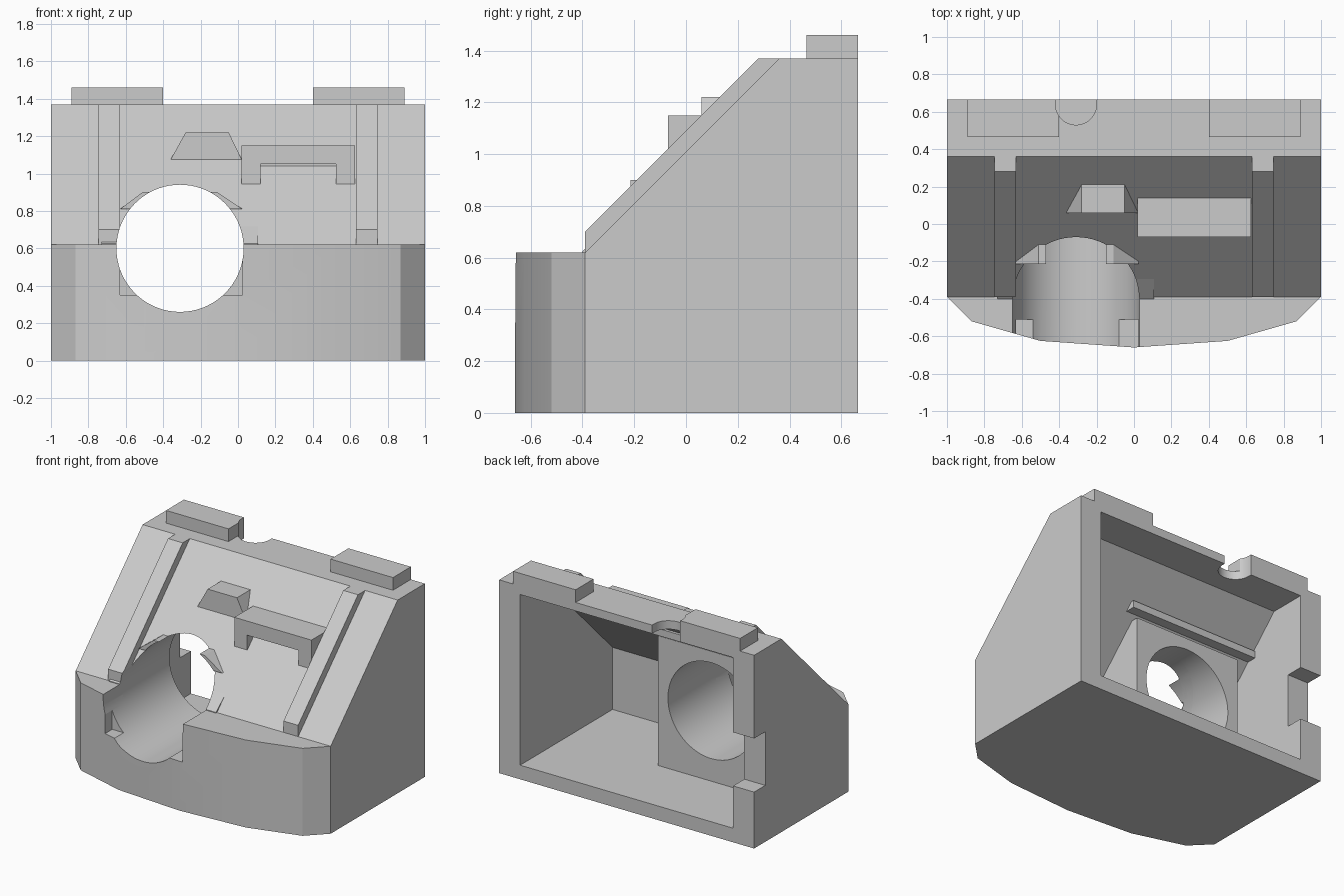
import bpy, math

old = bpy.data.objects.get("Cube")
if old:
    bpy.data.objects.remove(old, do_unlink=True)

grey = bpy.data.materials.new("plain grey")
grey.use_nodes = True
GREY = (0.6, 0.6, 0.6, 1)
grey.diffuse_color = GREY
grey.node_tree.nodes["Principled BSDF"].inputs["Base Color"].default_value = GREY


def prism(name, pts, axis, lo, hi, cutter=False):
    """Extrude a 2D outline along an axis; lo and hi may be functions of the outline point."""
    def place(p, d):
        d = d(*p) if callable(d) else d
        return {"x": (d, p[0], p[1]), "y": (p[0], d, p[1]), "z": (p[0], p[1], d)}[axis]
    n = len(pts)
    verts = [place(p, lo) for p in pts] + [place(p, hi) for p in pts]
    faces = [list(range(n))[::-1], list(range(n, 2 * n))]
    faces += [[i, (i + 1) % n, (i + 1) % n + n, i + n] for i in range(n)]
    mesh = bpy.data.meshes.new(name)
    mesh.from_pydata(verts, [], faces)
    ob = bpy.data.objects.new(name, mesh)
    bpy.context.collection.objects.link(ob)
    mesh.materials.append(grey)
    # Make the normals point outwards
    import bmesh
    bm = bmesh.new()
    bm.from_mesh(mesh)
    bmesh.ops.recalc_face_normals(bm, faces=bm.faces)
    bm.to_mesh(mesh)
    bm.free()
    ob.hide_render = cutter
    return ob


def rect(a0, a1, b0, b1):
    return [(a0, b0), (a1, b0), (a1, b1), (a0, b1)]


def arc(cx, cy, r, start, end, steps):
    angles = [math.radians(start + (end - start) * i / steps) for i in range(steps + 1)]
    return [(cx + r * math.cos(a), cy + r * math.sin(a)) for a in angles]


def combine(ob, others, operation="DIFFERENCE"):
    """Apply booleans to the part in order."""
    for other in others:
        mod = ob.modifiers.new("cut", "BOOLEAN")
        mod.solver = "EXACT"
        mod.operation = operation
        mod.object = other
        bpy.context.view_layer.update()
        graph = bpy.context.evaluated_depsgraph_get()
        mesh = bpy.data.meshes.new_from_object(ob.evaluated_get(graph))
        ob.modifiers.clear()
        ob.data = mesh


def into_slope(x, z):
    """Depth just beneath the sloping face."""
    return z - 0.97


# Cutters
bore = prism("bore_cutter", arc(-0.31, 0.60, 0.34, 0, 360, 72)[:-1], "y", -0.9, 0.35, True)
pocket = prism("pocket_cutter", rect(-0.63, 0.025, 0.35, 0.8), "y", -0.9, -0.51, True)
cavity = prism("cavity_cutter", [(-0.37, 0.10), (0.8, 0.10), (0.8, 1.31), (0.40, 1.31), (-0.37, 0.54)],
               "x", -0.835, 0.835, True)
cable_notch = prism("cable_notch_cutter", [(-0.42, 0.8)] + arc(-0.31, 0.64, 0.11, 180, 360, 24) + [(-0.20, 0.8)],
                    "z", 1.2, 1.6, True)
wall_notch = prism("wall_notch_cutter", rect(0.54, 0.8, 0.40, 0.78), "x", -1.1, -0.8, True)
recess = prism("recess_cutter", rect(0.12, 0.525, 0.90, 1.05), "y", -0.2, 0.03, True)

# Hollow wedge shell with faceted nose
shell = prism("shell", [(-0.39, 0), (0.665, 0), (0.665, 1.37), (0.36, 1.37), (-0.39, 0.62)], "x", -1, 1)
half = [(1, -0.39), (0.87, -0.52), (0.5, -0.625), (0, -0.66)]
outline = [(0.9, -0.3)] + half + [(-x, y) for x, y in half[-2::-1]] + [(-0.9, -0.3)]
nose = prism("nose", outline, "z", 0, 0.62)
combine(shell, [nose], "UNION")
bpy.data.objects.remove(nose)
combine(shell, [cavity, bore, pocket, cable_notch, wall_notch])

# Rails on the slope and blocks on the top
parts = [shell]
for side, s in (("left", 1), ("right", -1)):
    rail = prism(side + "_rail", [(-0.39, 0.60), (-0.39, 0.70), (0.28, 1.37), (0.38, 1.37)],
                 "x", min(0.63 * s, 0.745 * s), max(0.63 * s, 0.745 * s))
    block = prism(side + "_top_block", rect(min(0.4 * s, 0.89 * s), max(0.4 * s, 0.89 * s), 0.465, 0.665),
                  "z", 1.36, 1.46)
    if s < 0:
        combine(rail, [bore])
        combine(block, [cable_notch])
    parts += [rail, block]

# Raised details on the slope
wedge = prism("tapered_boss", [(-0.36, 1.075), (0.02, 1.075), (-0.05, 1.22), (-0.28, 1.22)], "y", 0.06, into_slope)
box = prism("slotted_box", rect(0.02, 0.625, 0.945, 1.15), "y", -0.07, into_slope)
combine(box, [recess])
hood = prism("bore_hood", [(-0.63, 0.81), (0.025, 0.81), (-0.11, 0.90), (-0.51, 0.90)], "y", -0.215, into_slope)
combine(hood, [bore])

# Inner tube housing and ledge
housing = prism("tube_housing", [(-0.40, 0.09), (0.16, 0.09), (0.16, 1.02), (0.06, 1.02), (-0.40, 0.625)],
                "x", -0.73, 0.108)
combine(housing, [bore])
ledge = prism("inner_ledge", [(0.10, 1.05), (0.21, 1.05), (0.21, 1.10), (0.13, 1.10)], "x", -0.84, 0.18)
parts += [wedge, box, hood, housing, ledge]

# Smooth the bores, keep other edges crisp
for ob in parts:
    ob.data.polygons.foreach_set("use_smooth", [True] * len(ob.data.polygons))
    ob.data.set_sharp_from_angle(angle=math.radians(12))
for cutter in (bore, pocket, cavity, cable_notch, wall_notch, recess):
    bpy.data.objects.remove(cutter)
